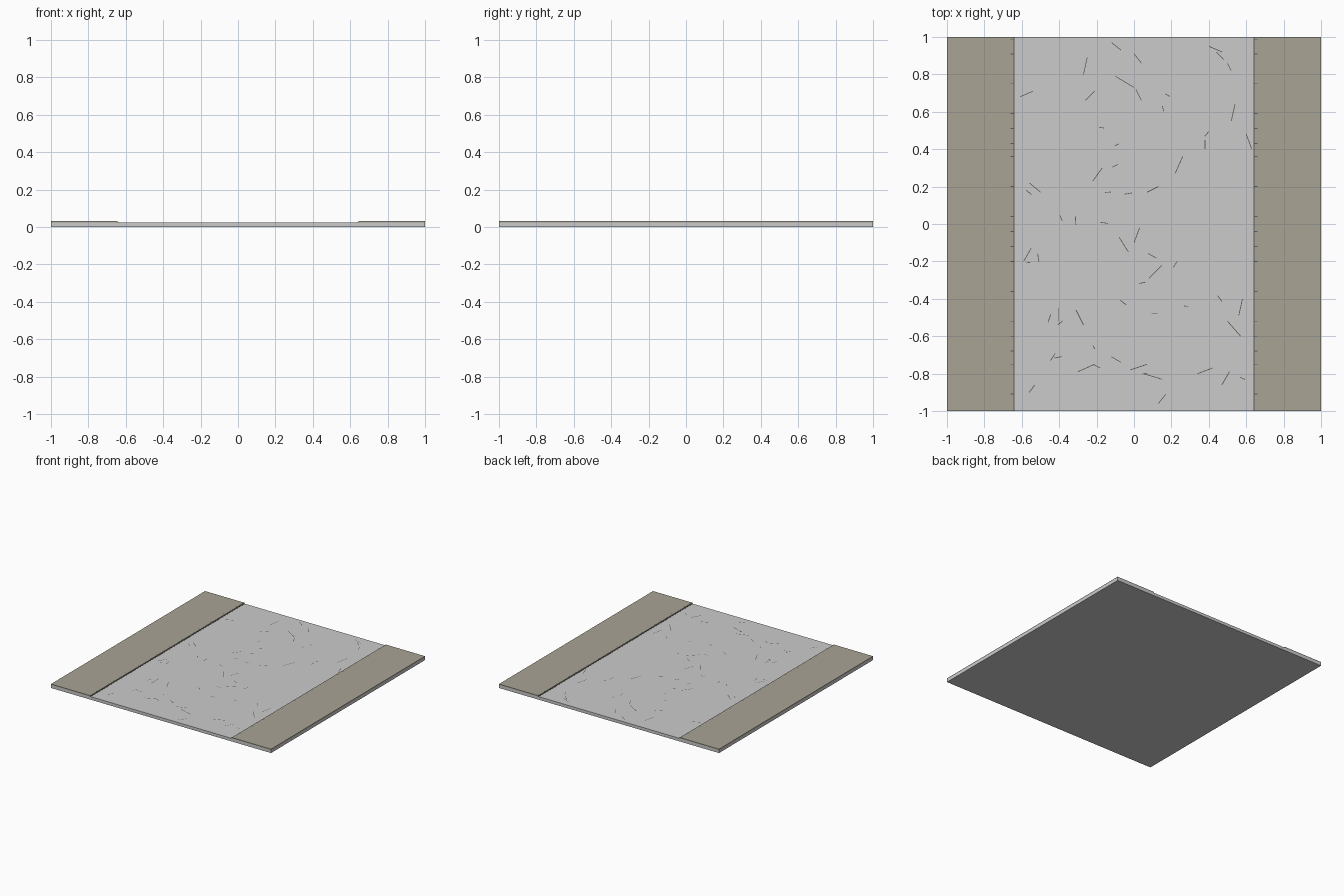
import bpy, math, random

if "Cube" in bpy.data.objects:
    bpy.data.objects.remove(bpy.data.objects["Cube"])

CURB_X, ROAD_Z, TOP_Z = 0.643, 0.025, 0.032


def material(name, rgb):
    m = bpy.data.materials.new(name)
    m.diffuse_color = (*rgb, 1)
    m.use_nodes = True
    m.node_tree.nodes["Principled BSDF"].inputs["Base Color"].default_value = m.diffuse_color
    return m


tan = material("paving_tan", (0.40, 0.37, 0.30))
dark = material("crack_dark", (0.10, 0.10, 0.09))


def mesh_object(name, verts, faces, mat=None):
    me = bpy.data.meshes.new(name)
    me.from_pydata(verts, [], faces)
    ob = bpy.data.objects.new(name, me)
    bpy.context.collection.objects.link(ob)
    if mat:
        me.materials.append(mat)
    return ob


def box(name, x0, x1, y0, y1, z0, z1, mat=None):
    v = [(x, y, z) for z in (z0, z1) for x, y in ((x0, y0), (x1, y0), (x1, y1), (x0, y1))]
    f = [(3, 2, 1, 0), (4, 5, 6, 7)] + [(i, (i + 1) % 4, (i + 1) % 4 + 4, i + 4) for i in range(4)]
    return mesh_object(name, v, f, mat)


def strips(name, segments, width, z, mat):
    """Flat thin strips along each (x0, y0, x1, y1) segment."""
    verts, faces = [], []
    for x0, y0, x1, y1 in segments:
        a = math.atan2(y1 - y0, x1 - x0)
        ox, oy = -math.sin(a) * width / 2, math.cos(a) * width / 2
        n = len(verts)
        verts += [(x0 - ox, y0 - oy, z), (x1 - ox, y1 - oy, z),
                  (x1 + ox, y1 + oy, z), (x0 + ox, y0 + oy, z)]
        faces.append((n, n + 1, n + 2, n + 3))
    return mesh_object(name, verts, faces, mat)


# Road bed and the raised pavements on both sides
box("road_slab", -1, 1, -1, 1, 0, ROAD_Z)
for side, name in ((-1, "left"), (1, "right")):
    x0, x1 = sorted((side * CURB_X, side))
    box(name + "_pavement", x0, x1, -1, 1, ROAD_Z, TOP_Z, tan)
    # Dark gutter at the foot of the curb
    g0, g1 = sorted((side * (CURB_X - 0.005), side * CURB_X))
    box(name + "_gutter", g0, g1, -1, 1, ROAD_Z, ROAD_Z + 0.001, dark)

# Short curb stone joints
joints = [0.985, 0.91, 0.75, 0.59, 0.51, 0.43, 0.36, 0.2, 0.04, -0.04, -0.12,
          -0.2, -0.36, -0.52, -0.6, -0.68, -0.75, -0.91]
for side, name in ((-1, "left"), (1, "right")):
    strips(name + "_curb_joints",
           [(side * CURB_X, y, side * (CURB_X + 0.017), y) for y in joints],
           0.005, TOP_Z + 0.0004, dark)

# Larger hairline cracks read from the plan
cracks = [
    (-0.12, 0.97, -0.07, 0.93), (0, 0.91, 0.04, 0.86), (0.40, 0.95, 0.47, 0.92),
    (0.44, 0.92, 0.48, 0.88), (-0.27, 0.80, -0.25, 0.89), (-0.10, 0.79, 0, 0.73),
    (-0.26, 0.66, -0.21, 0.71), (0.01, 0.72, 0.04, 0.66), (0.52, 0.55, 0.54, 0.64),
    (-0.61, 0.68, -0.54, 0.71), (0.22, 0.27, 0.26, 0.36), (-0.22, 0.23, -0.17, 0.30),
    (-0.56, 0.22, -0.50, 0.17), (0.07, 0.17, 0.13, 0.20), (0.38, 0.40, 0.38, 0.45),
    (0.60, 0.48, 0.63, 0.40), (-0.08, -0.07, -0.03, -0.15), (0, -0.10, 0.03, -0.02),
    (-0.59, -0.20, -0.55, -0.13), (0.08, -0.29, 0.15, -0.22), (-0.405, -0.52, -0.405, -0.45),
    (-0.31, -0.46, -0.27, -0.54), (0.56, -0.49, 0.58, -0.40), (0.50, -0.52, 0.57, -0.60),
    (-0.30, -0.79, -0.21, -0.75), (-0.02, -0.78, 0.07, -0.75), (0.05, -0.80, 0.15, -0.83),
    (0.34, -0.80, 0.42, -0.77), (-0.56, -0.90, -0.53, -0.86), (0.13, -0.96, 0.17, -0.91),
    (0.47, -0.86, 0.51, -0.79), (-0.12, -0.71, -0.07, -0.74), (-0.22, -0.75, -0.18, -0.77),
    (0.50, 0.86, 0.52, 0.82)]

# Small scattered cracks
random.seed(7)
chips = []
for _ in range(28):
    x, y = random.uniform(-0.61, 0.61), random.uniform(-0.9, 0.7)
    a, r = random.uniform(0, math.pi), random.uniform(0.01, 0.025)
    chips.append((x - r * math.cos(a), y - r * math.sin(a), x + r * math.cos(a), y + r * math.sin(a)))

strips("road_cracks", cracks, 0.004, ROAD_Z + 0.0006, dark)
strips("road_small_cracks", chips, 0.004, ROAD_Z + 0.0006, dark)
